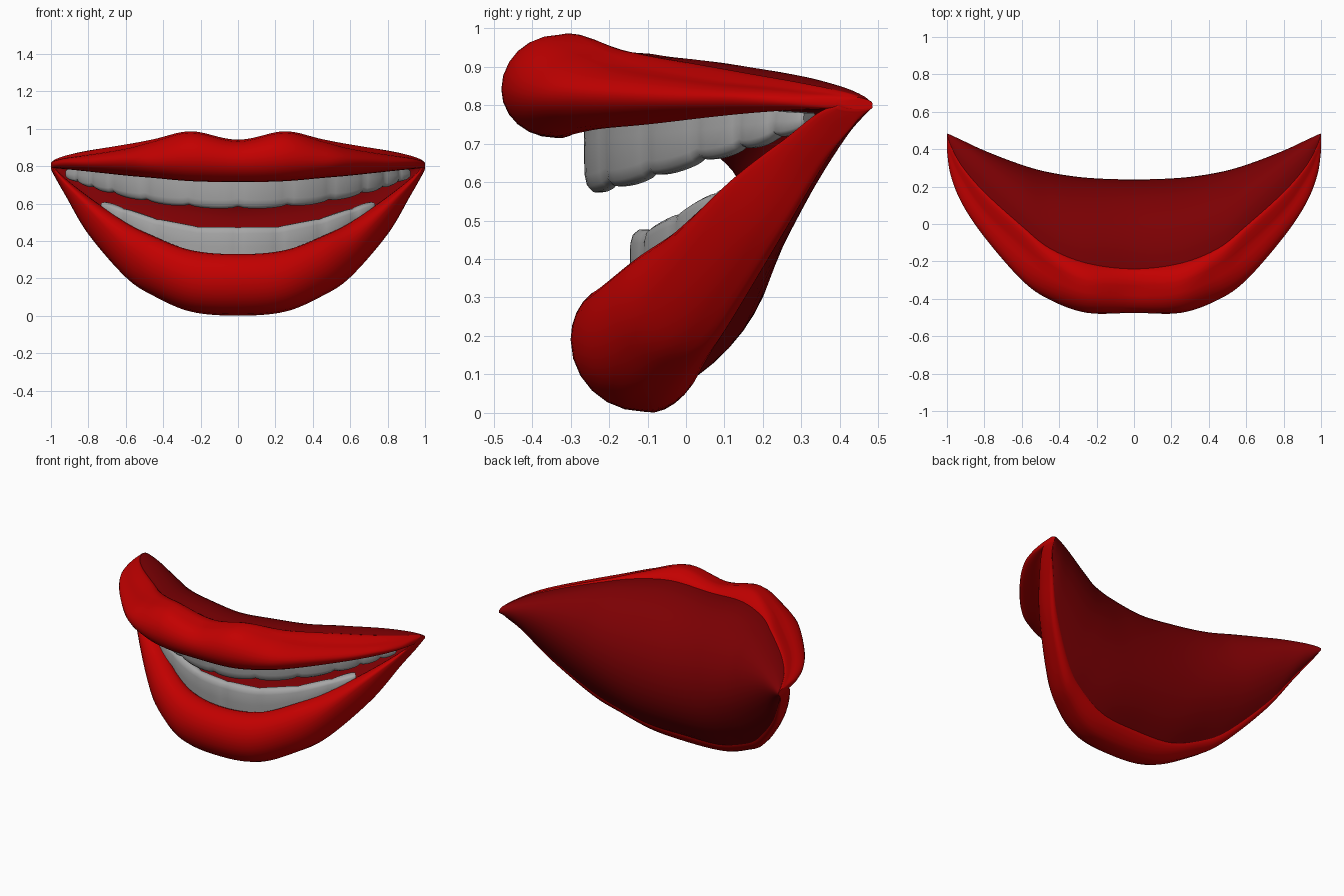
import bpy, bmesh, math
from mathutils import Vector

if "Cube" in bpy.data.objects:
    bpy.data.objects.remove(bpy.data.objects["Cube"])


def material(name, rgb):
    m = bpy.data.materials.new(name)
    m.diffuse_color = (*rgb, 1)
    m.use_nodes = True
    m.node_tree.nodes["Principled BSDF"].inputs["Base Color"].default_value = m.diffuse_color
    return m


RED = material("lip red", (0.54, 0.0, 0.0))
DARK = material("inner mouth dark red", (0.2, 0.0, 0.001))
WHITE = material("tooth grey white", (0.38, 0.38, 0.38))


def catmull(a, b, c, d, t):
    return [0.5 * (2 * q + (r - p) * t + (2 * p - 5 * q + 4 * r - s) * t * t
                   + (3 * q - p - 3 * r + s) * t ** 3) for p, q, r, s in zip(a, b, c, d)]


def sample(keys, s):
    """Smooth row of numbers at key position s; negative s mirrors x (first number)."""
    a = min(abs(s), len(keys) - 1)
    i = min(int(a), len(keys) - 2)
    before = keys[i - 1] if i else [-keys[1][0], *keys[1][1:]]
    after = keys[i + 2] if i + 2 < len(keys) else keys[i + 1]
    row = catmull(before, keys[i], keys[i + 1], after, a - i)
    if s < 0:
        row[0] = -row[0]
    return row


def loft(name, sections, mat, closed=True, angle=60):
    bm = bmesh.new()
    rows = [[bm.verts.new(p) for p in sec] for sec in sections]
    n = len(rows[0])
    for r0, r1 in zip(rows, rows[1:]):
        for j in range(n if closed else n - 1):
            k = (j + 1) % n
            bm.faces.new((r0[j], r0[k], r1[k], r1[j]))
    if closed:
        bm.faces.new(rows[0])
        bm.faces.new(rows[-1])
    bmesh.ops.recalc_face_normals(bm, faces=bm.faces)
    me = bpy.data.meshes.new(name)
    bm.to_mesh(me)
    bm.free()
    me.materials.append(mat)
    ob = bpy.data.objects.new(name, me)
    bpy.context.collection.objects.link(ob)
    bpy.context.view_layer.objects.active = ob
    ob.select_set(True)
    bpy.ops.object.shade_smooth_by_angle(angle=math.radians(angle))
    ob.select_set(False)


# Lip key sections: x, then (y, z) of back edge, crest, front, mouth edge, inside
UPPER = [
    (0, -.24, .915, -.35, .935, -.475, .83, -.34, .715, -.24, .78),
    (.25, -.21, .935, -.33, .983, -.475, .845, -.33, .72, -.20, .80),
    (.45, -.13, .925, -.24, .935, -.405, .83, -.25, .737, -.13, .80),
    (.60, -.01, .91, -.13, .895, -.30, .83, -.12, .75, -.02, .80),
    (.80, .17, .88, .06, .862, -.07, .82, .07, .772, .16, .80),
    (.92, .31, .855, .23, .845, .11, .82, .21, .785, .29, .80),
    (.98, .42, .832, .36, .83, .26, .81, .35, .79, .41, .80),
    (1.0, .48, .81, .44, .82, .39, .805, .44, .79, .48, .795)]
LOWER = [
    (0, .02, .09, -.11, .003, -.30, .19, -.19, .33, -.06, .24),
    (.25, .03, .10, -.10, .025, -.275, .20, -.16, .35, -.04, .27),
    (.45, .07, .17, -.04, .11, -.19, .27, -.06, .425, .03, .34),
    (.60, .13, .265, .05, .21, -.08, .36, .055, .50, .12, .42),
    (.80, .26, .48, .20, .44, .10, .57, .225, .638, .26, .58),
    (.92, .37, .665, .33, .64, .25, .70, .335, .732, .365, .71),
    (.98, .44, .755, .42, .745, .34, .775, .40, .79, .44, .78),
    (1.0, .48, .79, .44, .785, .39, .795, .44, .805, .48, .80)]
STATIONS = [i / 8 for i in range(-56, 57)]


def lip_sections(keys):
    out = []
    for s in STATIONS:
        x, *yz = sample(keys, s)
        p = [yz[i:i + 2] for i in range(0, 10, 2)]
        sec = []
        for i in range(5):
            for j in range(6):
                t = j / 6
                c, r = math.cos(t * math.pi / 2), math.sin(t * math.pi / 2)
                a, b = p[i], p[(i + 1) % 5]
                if i == 1:      # rounded quarter to the front
                    q = (a[0] + (b[0] - a[0]) * r, b[1] + (a[1] - b[1]) * c)
                elif i == 2:    # rounded quarter from the front
                    q = (b[0] + (a[0] - b[0]) * c, a[1] + (b[1] - a[1]) * r)
                else:
                    q = catmull(p[i - 1], a, b, p[(i + 2) % 5], t)
                sec.append((x, *q))
        out.append(sec)
    return out


loft("upper_lip", lip_sections(UPPER), RED)
loft("lower_lip", lip_sections(LOWER), RED)

# Back of the mouth: x, then (y, z) of the two points that pull the sheet backwards
PULL = [(0, .20, .98, .44, .38), (.25, .21, .98, .445, .42), (.45, .24, .965, .46, .53),
        (.60, .29, .95, .475, .65), (.80, .41, .91, .48, .76), (.92, .46, .87, .50, .79),
        (.98, .48, .835, .50, .79), (1.0, .485, .81, .485, .79)]
outer, inner = [], []
for s in STATIONS:
    up, lo, pl = sample(UPPER, s), sample(LOWER, s), sample(PULL, s)
    x = up[0]
    u, l = Vector((x, *up[1:3])), Vector((x, *lo[1:3]))
    a, b = Vector((x, *pl[1:3])), Vector((x, *pl[3:5]))
    ui, li = Vector((x, *up[9:11])), Vector((x, *lo[9:11]))
    m = (a + b) / 2 + Vector((0, .12, -.02)) * (1 - abs(s) / 7)
    ts = [i / 24 for i in range(25)]
    outer.append([u * (1 - t) ** 3 + a * 3 * t * (1 - t) ** 2
                  + b * 3 * t * t * (1 - t) + l * t ** 3 for t in ts])
    inner.append([ui * (1 - t) ** 2 + m * 2 * t * (1 - t) + li * t * t for t in ts])
loft("mouth_back_wall", outer, DARK, closed=False)
loft("mouth_inner_wall", inner, DARK, closed=False)


# Tooth rows: one key per gap between teeth: x, y, gum height, biting edge height
def teeth(name, keys, thick, wave):
    n, secs = len(keys) - 1, []
    for i in range(-8 * n, 8 * n + 1):
        s = i / 8
        x, y, gum, edge = sample(keys, s)
        a, b = sample(keys, s - .05), sample(keys, s + .05)
        t = Vector((b[0] - a[0], b[1] - a[1])).normalized()
        out = Vector((t.y, -t.x))
        bulge = abs(math.sin(math.pi * s)) ** .5
        edge += math.copysign(wave, edge - gum) * (bulge - .6)
        half = thick / 2 * (.75 + .25 * bulge)
        sec = []
        for d, h in ((.85, 0), (1.0, .4), (.95, .8), (.75, .93), (.3, 1),
                     (-.3, 1), (-.75, .93), (-.95, .8), (-1, .4), (-.85, 0)):
            off = out * (d * half - thick / 2)
            sec.append((x + off.x, y + off.y, gum + (edge - gum) * h))
        secs.append(sec)
    loft(name, secs, WHITE, angle=50)


teeth("upper_teeth", [(0, -.27, .80, .577), (.27, -.22, .80, .587), (.5, -.11, .80, .615),
                      (.68, .02, .79, .655), (.79, .13, .79, .685), (.87, .22, .785, .715),
                      (.93, .30, .78, .74)], .07, .014)
teeth("lower_teeth", [(0, -.15, .30, .475), (.22, -.12, .31, .478), (.45, -.04, .38, .52),
                      (.63, .06, .48, .575), (.74, .15, .56, .61)], .07, .006)
